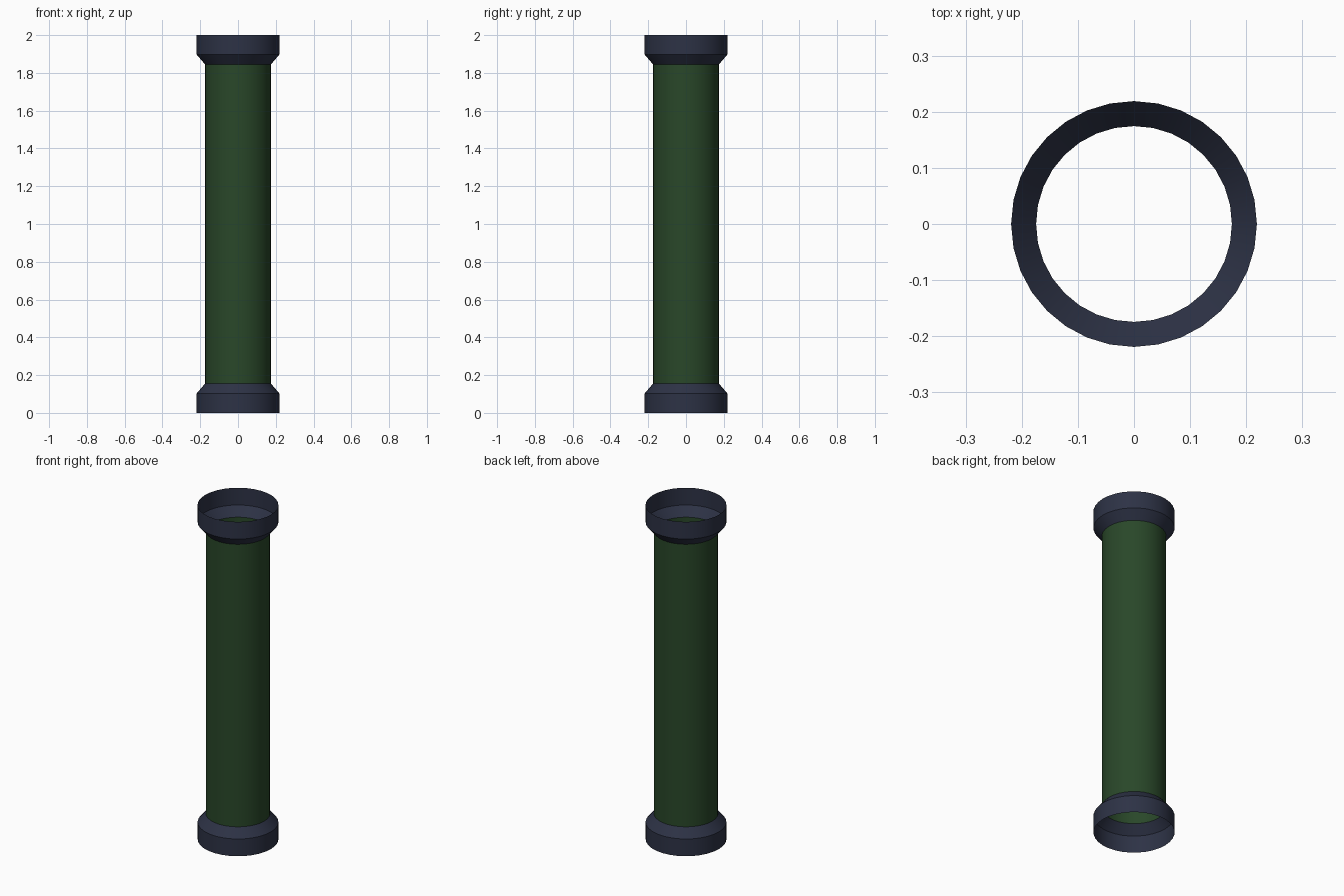
import bpy, bmesh, math

if "Cube" in bpy.data.objects:
    bpy.data.objects.remove(bpy.data.objects["Cube"])

SIDES = 32
R_PIPE, R_COLLAR = 0.1745, 0.2190
H = 2.0
Z_RIM, Z_PIPE = 0.103, 0.155


def material(name, color):
    m = bpy.data.materials.new(name)
    m.diffuse_color = (*color, 1)
    m.use_nodes = True
    m.node_tree.nodes["Principled BSDF"].inputs["Base Color"].default_value = m.diffuse_color
    return m


def lathe_shell(name, profile, mat):
    """Open, single-walled surface swept around z from (radius, z) points."""
    bm = bmesh.new()
    rings = []
    for r, z in profile:
        rings.append([bm.verts.new((r * math.cos(2 * math.pi * i / SIDES),
                                    r * math.sin(2 * math.pi * i / SIDES), z))
                      for i in range(SIDES)])
    for a, b in zip(rings, rings[1:]):
        for i in range(SIDES):
            j = (i + 1) % SIDES
            bm.faces.new((a[i], a[j], b[j], b[i]))
    mesh = bpy.data.meshes.new(name)
    bm.to_mesh(mesh)
    bm.free()
    mesh.materials.append(mat)
    ob = bpy.data.objects.new(name, mesh)
    bpy.context.collection.objects.link(ob)
    bpy.ops.object.select_all(action='DESELECT')
    ob.select_set(True)
    bpy.context.view_layer.objects.active = ob
    bpy.ops.object.shade_smooth_by_angle(angle=math.radians(30))
    return ob


green = material("pipe_green", (0.022, 0.063, 0.022))
slate = material("collar_slate", (0.026, 0.032, 0.060))

# Straight open pipe
lathe_shell("pipe_body", [(R_PIPE, Z_PIPE), (R_PIPE, H - Z_PIPE)], green)

# Flared collars at both ends
collar = [(R_COLLAR, 0), (R_COLLAR, Z_RIM), (R_PIPE, Z_PIPE)]
lathe_shell("bottom_collar", collar, slate)
lathe_shell("top_collar", [(r, H - z) for r, z in reversed(collar)], slate)
